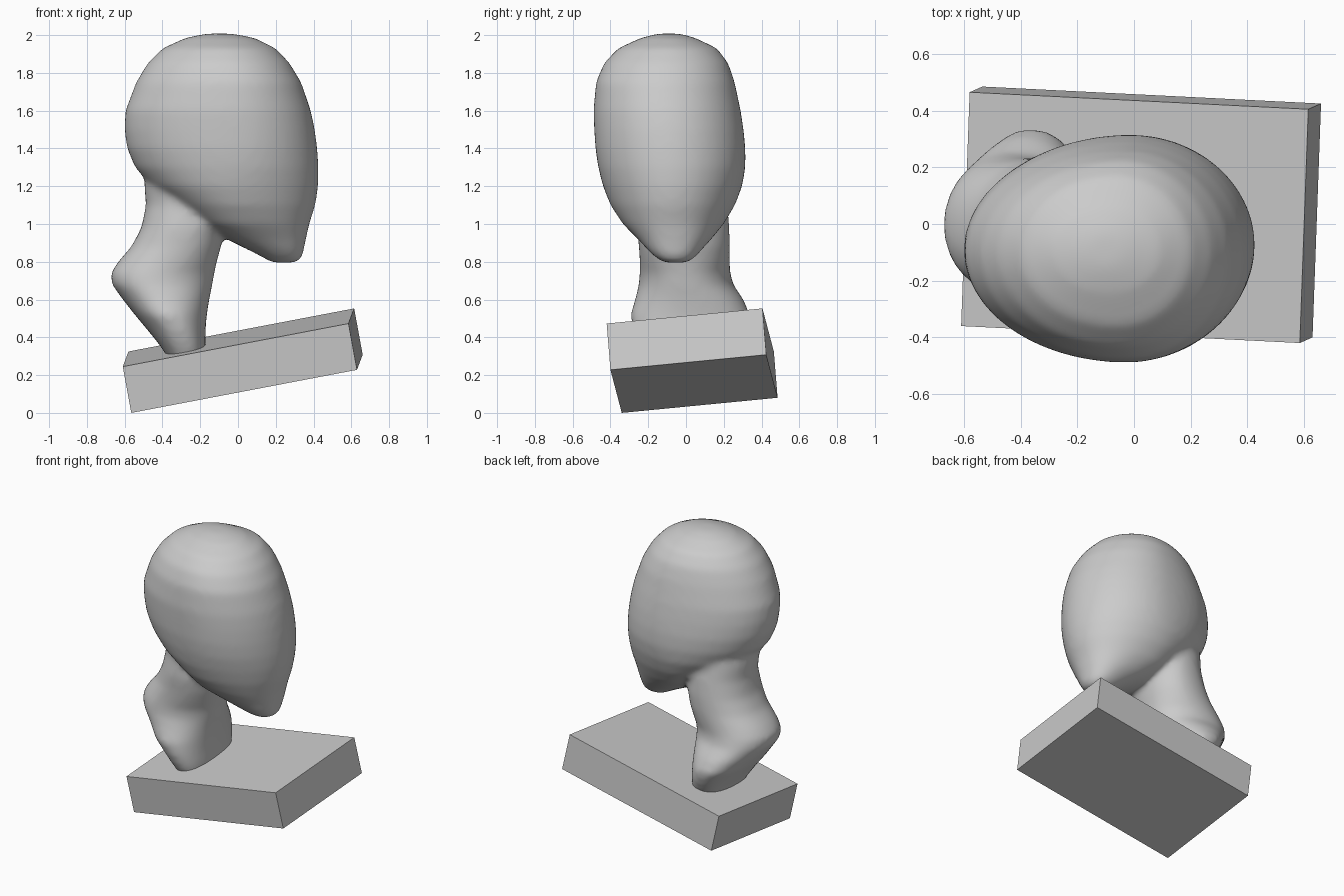
import bpy, bmesh, math
from mathutils import Vector


def loft(bm, sections, sides=48):
    """Closed loft of egg-shaped level sections:
    (z, back x, front x, min y, max y, widest position 0..1, squareness)"""
    rings = []
    for z, x0, x1, y0, y1, m, n in sections:
        cx, cy, ry = x0 + (x1 - x0) * m, (y0 + y1) / 2, (y1 - y0) / 2
        ring = []
        for i in range(sides):
            a = math.tau * i / sides
            c, s = math.cos(a), math.sin(a)
            rx = x1 - cx if c > 0 else cx - x0
            ring.append(bm.verts.new((cx + rx * math.copysign(abs(c) ** (2 / n), c),
                                      cy + ry * math.copysign(abs(s) ** (2 / n), s), z)))
        rings.append(ring)
    for a, b in zip(rings, rings[1:]):
        for i in range(sides):
            j = (i + 1) % sides
            bm.faces.new((a[i], b[i], b[j], a[j]))
    bm.faces.new(rings[0])
    bm.faces.new(rings[-1][::-1])


def make_object(name, bm):
    bmesh.ops.recalc_face_normals(bm, faces=bm.faces)
    mesh = bpy.data.meshes.new(name)
    bm.to_mesh(mesh)
    bm.free()
    ob = bpy.data.objects.new(name, mesh)
    bpy.context.collection.objects.link(ob)
    return ob


# Head: crown down to chin, face towards +x
head = [
    (2.008, -.17, -.03, -.15, -.03, .5, 2),
    (1.985, -.28, .09, -.24, .05, .52, 2),
    (1.93, -.40, .20, -.36, .165, .56, 2),
    (1.85, -.48, .275, -.435, .225, .57, 2),
    (1.75, -.54, .335, -.477, .258, .58, 2),
    (1.6, -.597, .386, -.49, .29, .58, 2),
    (1.5, -.602, .407, -.486, .305, .58, 2),
    (1.4, -.588, .42, -.48, .315, .57, 2),
    (1.3, -.545, .427, -.465, .315, .55, 2),
    (1.2, -.46, .425, -.44, .298, .5, 2),
    (1.1, -.33, .41, -.40, .26, .45, 2),
    (1.0, -.2, .378, -.335, .2, .42, 2.1),
    (.92, -.06, .36, -.255, .135, .45, 2.2),
    (.87, .04, .35, -.21, .09, .5, 2.2),
    (.83, .12, .342, -.17, .055, .5, 2.2),
    (.795, .18, .315, -.12, .01, .5, 2.2),
]

# Neck: from inside the skull, flaring at the shoulders, undercut at the back
neck = [
    (1.45, -.46, -.15, -.24, .16, .5, 2),
    (1.2, -.497, -.09, -.25, .2, .5, 2),
    (1.1, -.487, -.08, -.25, .22, .55, 2.1),
    (.98, -.512, -.075, -.26, .23, .55, 2.2),
    (.88, -.565, -.09, -.25, .232, .55, 2.2),
    (.8, -.635, -.112, -.245, .232, .52, 2.2),
    (.74, -.674, -.125, -.245, .235, .45, 2.1),
    (.68, -.668, -.135, -.25, .25, .42, 2.1),
    (.6, -.61, -.152, -.27, .305, .45, 2.1),
    (.52, -.547, -.165, -.295, .34, .45, 2.1),
    (.44, -.48, -.172, -.28, .32, .5, 2.2),
    (.36, -.415, -.172, -.25, .28, .5, 2.5),
    (.26, -.35, -.175, -.2, .22, .5, 2.5),
]

bm = bmesh.new()
loft(bm, head)
loft(bm, neck)
bust = make_object("head_and_neck", bm)

# Fuse both volumes and soften the join
rem = bust.modifiers.new("fuse", 'REMESH')
rem.mode = 'VOXEL'
rem.voxel_size = 0.018
rem.use_smooth_shade = True
smooth = bust.modifiers.new("soften", 'SMOOTH')
smooth.factor = 0.5
smooth.iterations = 14

# Tilted slab under the neck
corner = Vector((-.61, -.36, .245))
length = Vector((1.195, -.06, .228))
depth = Vector((.03, .825, .08))
down = Vector((.045, .02, -.245))
bm = bmesh.new()
bmesh.ops.create_cube(bm, size=1)
for v in bm.verts:
    t = v.co + Vector((.5, .5, .5))
    v.co = corner + length * t.x + depth * t.y + down * (1 - t.z)
make_object("base_slab", bm)
